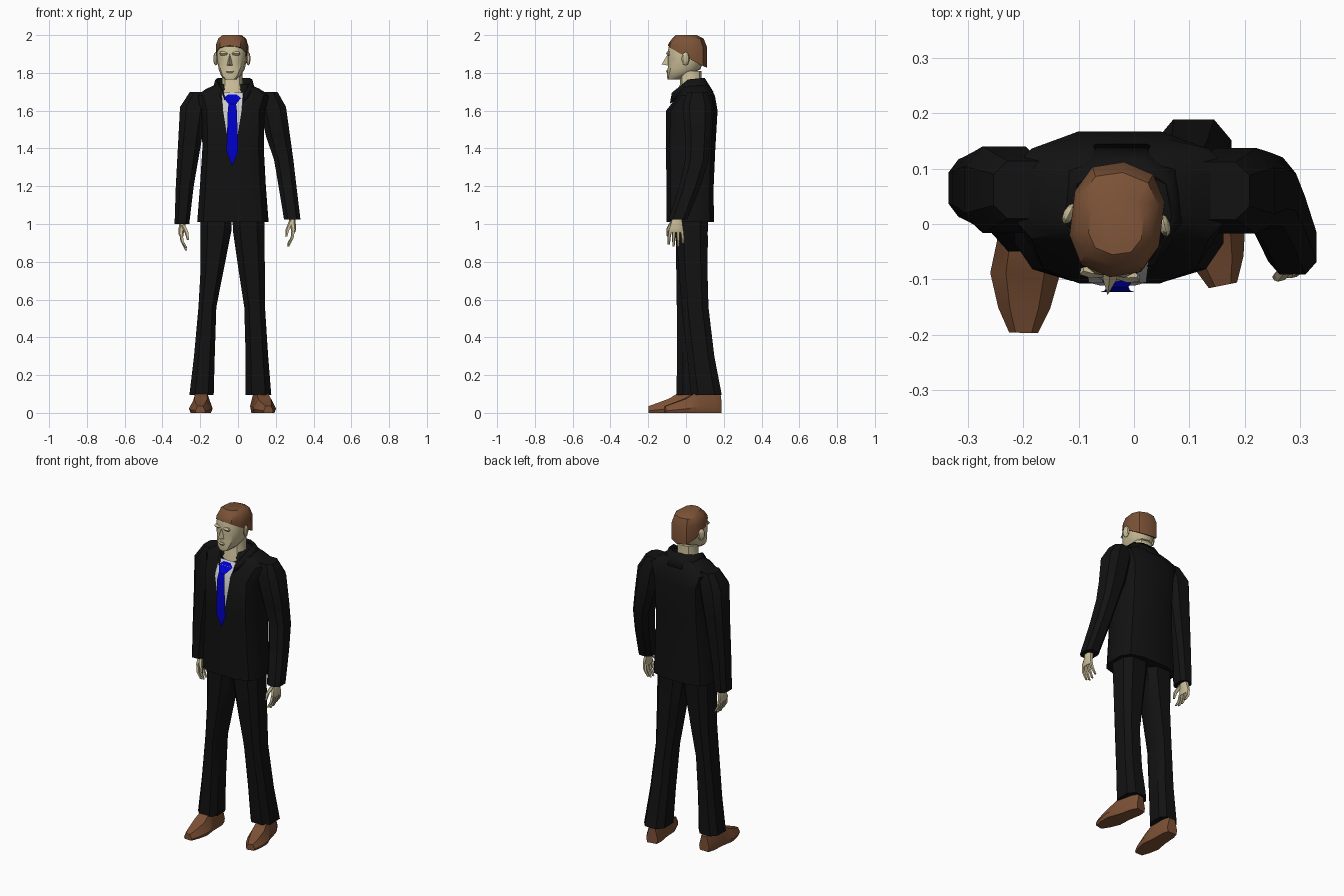
import bpy, bmesh, math
from mathutils import Vector, Matrix


def material(name, rgb):
    m = bpy.data.materials.new(name)
    m.diffuse_color = (*rgb, 1)
    return m


SUIT = material("suit_black", (0.006, 0.006, 0.006))
SKIN = material("skin", (0.60, 0.52, 0.32))
HAIR = material("hair_brown", (0.20, 0.085, 0.038))
SHOE = material("shoe_brown", (0.20, 0.08, 0.035))
BLUE = material("tie_blue", (0.0, 0.0, 0.6))
WHITE = material("shirt_white", (0.75, 0.75, 0.78))


def finish(name, bm, mat, angle=35):
    bmesh.ops.recalc_face_normals(bm, faces=bm.faces)
    me = bpy.data.meshes.new(name)
    bm.to_mesh(me)
    bm.free()
    ob = bpy.data.objects.new(name, me)
    bpy.context.collection.objects.link(ob)
    me.materials.append(mat)
    bpy.ops.object.select_all(action='DESELECT')
    ob.select_set(True)
    bpy.context.view_layer.objects.active = ob
    bpy.ops.object.shade_smooth_by_angle(angle=math.radians(angle))
    return ob


def skin_rings(bm, rings, closed=True):
    """Bridge lists of points into a surface; closed rings get end caps."""
    vs = [[bm.verts.new(p) for p in r] for r in rings]
    n = len(vs[0])
    for a, b in zip(vs, vs[1:]):
        for i in range(n if closed else n - 1):
            j = (i + 1) % n
            bm.faces.new((a[i], a[j], b[j], b[i]))
    if closed:
        bm.faces.new(vs[0])
        bm.faces.new(vs[-1])


def ring(cx, cy, z, rx, ry, slope=0.0, n=12, p=0.8):
    """Rounded-box outline around (cx, cy); slope tilts it front to back."""
    pts = []
    for i in range(n):
        a = 2 * math.pi * (i + 0.5) / n
        c, s = math.cos(a), math.sin(a)
        x = rx * math.copysign(abs(c) ** p, c)
        y = ry * math.copysign(abs(s) ** p, s)
        pts.append((cx + x, cy + y, z + slope * y))
    return pts


def loft(name, rows, mat, n=12, p=0.8):
    bm = bmesh.new()
    skin_rings(bm, [ring(*r, n=n, p=p) for r in rows])
    return finish(name, bm, mat)


def strip(name, rows, cx, mat):
    """Flat front panel from (z, half width, y) rows."""
    bm = bmesh.new()
    skin_rings(bm, [[(cx - w, y, z), (cx + w, y, z)] for z, w, y in rows], False)
    return finish(name, bm, mat)


# Jacket body
loft("jacket_body", [
    (-.027, .022, 1.01, .193, .128), (-.027, .022, 1.20, .178, .127),
    (-.026, .024, 1.40, .166, .134), (-.026, .031, 1.60, .170, .139),
    (-.025, .055, 1.68, .198, .100), (-.027, .050, 1.715, .145, .085),
    (-.025, .050, 1.74, .090, .065)], SUIT, p=0.6)

# Sleeves
loft("left_sleeve", [
    (-.297, .065, 1.00, .041, .055), (-.282, .065, 1.20, .050, .060),
    (-.257, .065, 1.42, .064, .070), (-.235, .062, 1.62, .076, .083),
    (-.200, .062, 1.70, .057, .055)], SUIT, n=8, p=0.7)
loft("right_sleeve", [
    (.287, -.042, 1.025, .046, .052), (.262, .020, 1.20, .050, .060),
    (.242, .058, 1.34, .054, .066), (.213, .063, 1.46, .067, .070),
    (.183, .060, 1.62, .075, .082), (.155, .060, 1.70, .057, .055)], SUIT, n=8, p=0.7)

# Upturned collar, half outline mirrored
low = [(.045, -.085, 1.64), (.115, 0, 1.70), (.105, .115, 1.70), (.045, .145, 1.70)]
high = [(.060, -.075, 1.695), (.098, .01, 1.765), (.085, .075, 1.772), (.040, .100, 1.772)]


def mirrored(pts):
    c = -.022
    return [(c - x, y, z) for x, y, z in pts] + [(c + x, y, z) for x, y, z in reversed(pts)]


bm = bmesh.new()
skin_rings(bm, [mirrored(low), mirrored(high)], False)
collar = finish("jacket_collar", bm, SUIT)
sol = collar.modifiers.new("thickness", 'SOLIDIFY')
sol.thickness = 0.008

# Shirt front and tie
strip("shirt_front", [(1.695, .058, -.055), (1.62, .052, -.106), (1.50, .033, -.111),
                      (1.35, .004, -.111)], -.03, WHITE)
strip("necktie", [(1.686, .022, -.062), (1.667, .046, -.074), (1.635, .020, -.114),
                  (1.60, .024, -.123), (1.385, .031, -.123), (1.31, .002, -.113)], -.03, BLUE)

# Trouser legs
loft("left_trouser_leg", [
    (-.193, .022, .095, .068, .076), (-.178, .022, .30, .058, .074),
    (-.162, .025, .56, .050, .078), (-.138, .028, .75, .064, .084),
    (-.117, .030, .96, .086, .090), (-.115, .030, 1.05, .088, .092)], SUIT, n=8, p=0.7)
loft("right_trouser_leg", [
    (.108, .108, .095, .072, .086), (.100, .078, .30, .063, .076),
    (.088, .048, .56, .058, .075), (.073, .038, .75, .073, .080),
    (.057, .030, .96, .088, .088), (.055, .030, 1.05, .090, .092)], SUIT, n=8, p=0.7)


# Shoes: cross-sections from heel to toe
def shoe(name, heel, toe):
    heel, toe = Vector((*heel, 0)), Vector((*toe, 0))
    side = (toe - heel).normalized().cross(Vector((0, 0, 1)))
    rings = []
    for t, w, h in [(0, .034, .09), (.12, .046, .118), (.40, .050, .118),
                    (.64, .063, .075), (.85, .047, .052), (1, .026, .036)]:
        c = heel.lerp(toe, t)
        outline = [(-.85, 0), (.85, 0), (1, .3), (.55, 1), (-.55, 1), (-1, .3)]
        rings.append([c + side * (w * u) + Vector((0, 0, h * v)) for u, v in outline])
    bm = bmesh.new()
    skin_rings(bm, rings)
    finish(name, bm, SHOE)


shoe("left_shoe", (-.192, .10), (-.200, -.197))
shoe("right_shoe", (.102, .182), (.161, -.111))


# Hands: palm, four curled fingers and a thumb; s points outward
def hand(name, x, y, z, s):
    bm = bmesh.new()

    def tube(rows, n):
        skin_rings(bm, [ring(x + s * dx, y + dy, z + dz, rx, ry, n=n)
                        for dx, dy, dz, rx, ry in rows])
    tube([(0, 0, .03, .020, .026), (0, 0, -.01, .018, .030),
          (.006, -.004, -.05, .015, .040), (.003, -.004, -.066, .011, .038)], 8)
    for i in range(4):
        fy = -.036 + .021 * i
        d = (.0, -.012, -.010, .004)[i]
        tube([(.004, fy, -.055, .010, .010), (0, fy * 1.15, -.09, .009, .009),
              (-.022, fy * 1.2, -.128 + d, .006, .006)], 5)
    tube([(-.006, -.022, -.005, .013, .013), (-.024, -.046, -.045, .011, .011),
          (-.032, -.048, -.085, .006, .006)], 5)
    finish(name, bm, SKIN)


hand("left_hand", -.296, .078, 1.0, -1)
hand("right_hand", .288, -.048, 1.02, 1)

# Neck
loft("neck", [(-.030, .020, 1.62, .070, .065), (-.030, .020, 1.70, .072, .068),
              (-.030, .025, 1.74, .058, .056), (-.030, .025, 1.81, .056, .056)], SKIN, n=10)

# Head, built around its own axis and then turned a little
parts = [
    loft("face", [(0, -.065, 1.766, .030, .034), (0, -.045, 1.786, .052, .056),
                  (0, -.010, 1.82, .068, .087), (0, 0, 1.87, .077, .096),
                  (0, .004, 1.915, .079, .101), (0, .006, 1.95, .076, .094)], SKIN),
    loft("hair", [(0, .008, 1.886, .084, .105, -.56), (0, .010, 1.945, .085, .103, -.10),
                  (0, .010, 1.982, .073, .084), (0, .000, 2.0, .050, .056)], HAIR, n=10),
    loft("mouth", [(0, -.092, 1.800, .016, .008), (0, -.096, 1.808, .024, .009),
                   (0, -.094, 1.816, .014, .008)], SKIN, n=8)]

# Nose
bm = bmesh.new()
v = [bm.verts.new(p) for p in [(0, -.097, 1.90), (0, -.130, 1.845),
                               (-.017, -.090, 1.838), (.017, -.090, 1.838)]]
for f in [(0, 1, 2), (0, 3, 1), (1, 3, 2), (0, 2, 3)]:
    bm.faces.new([v[i] for i in f])
parts.append(finish("nose", bm, SKIN))

# Brows and ears
for s, side in ((-1, "left"), (1, "right")):
    parts.append(loft(side + "_brow", [(s * .033, -.088, 1.892, .017, .006),
                                       (s * .033, -.093, 1.902, .024, .010),
                                       (s * .033, -.088, 1.912, .018, .006)], SKIN, n=6))
    bm = bmesh.new()
    bmesh.ops.create_uvsphere(bm, u_segments=8, v_segments=5, radius=1)
    shape = (Matrix.Translation((s * .087, .008, 1.875)) @ Matrix.Rotation(s * .35, 4, 'Z')
             @ Matrix.Diagonal((.011, .022, .036, 1)))
    bmesh.ops.transform(bm, matrix=shape, verts=bm.verts)
    parts.append(finish(side + "_ear", bm, SKIN))

turn = Matrix.Translation((-.032, 0, 0)) @ Matrix.Rotation(math.radians(-7), 4, 'Z')
for ob in parts:
    ob.matrix_world = turn
